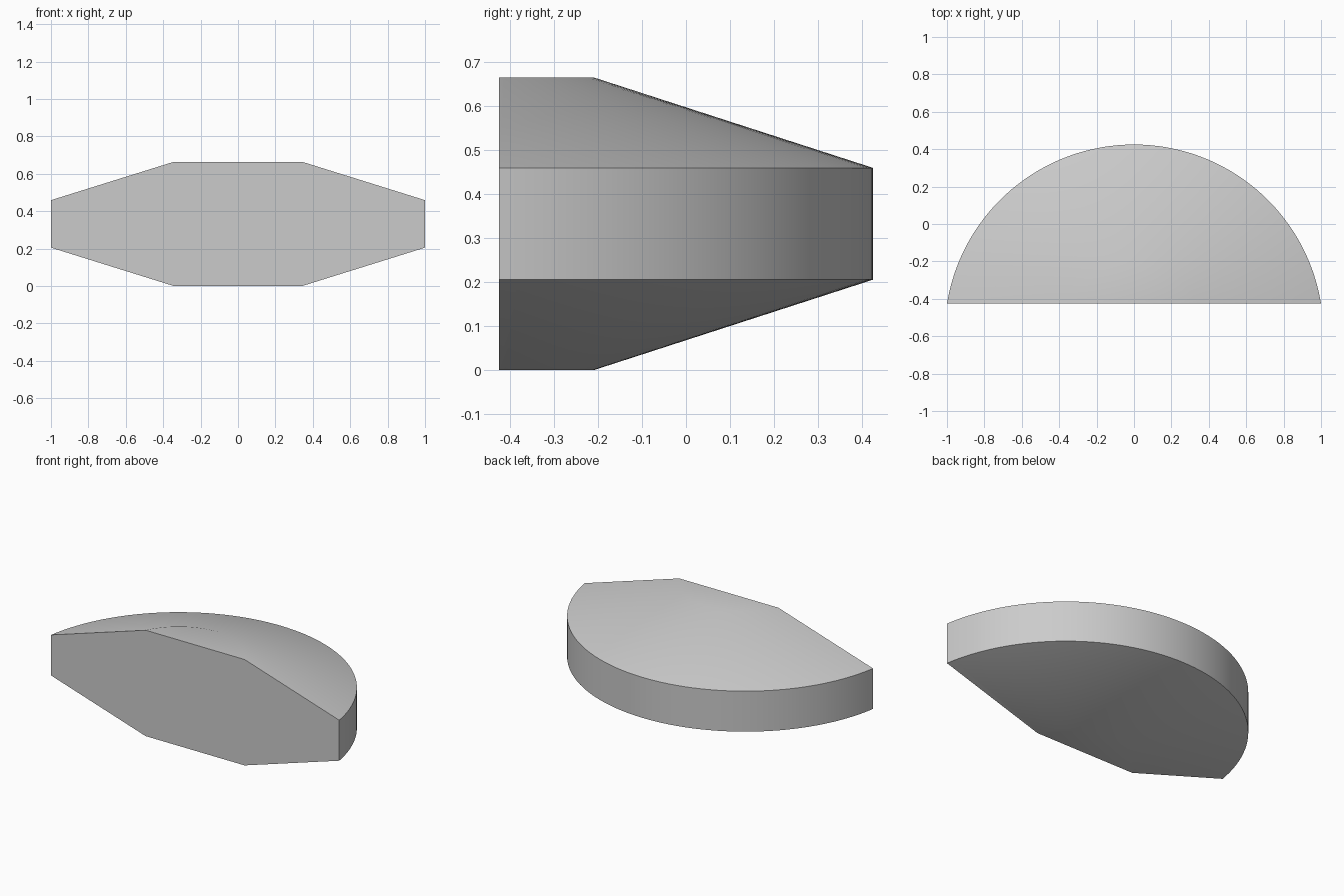
import bpy
import bmesh
from math import asin, cos, sin, pi, radians

cube = bpy.data.objects.get("Cube")
if cube:
    bpy.data.objects.remove(cube)

AXIS_Y, FRONT_Y = -0.588, -0.425   # revolve axis and flat cut plane
STEPS = 64

# Half profile of the double-cone disc: (radius, height), bottom to top
PROFILE = [(0.38, 0.0), (1.013, 0.205), (1.013, 0.459), (0.38, 0.664)]


def arc(bm, radius, z):
    """Arc around the axis, ending exactly on the flat front plane."""
    start = asin((FRONT_Y - AXIS_Y) / radius)
    angles = [start + (pi - 2 * start) * i / STEPS for i in range(STEPS + 1)]
    return [bm.verts.new((radius * cos(a), AXIS_Y + radius * sin(a), z))
            for a in angles]


bm = bmesh.new()
arcs = [arc(bm, r, z) for r, z in PROFILE]

# Lower cone, rim band and upper cone
for low, high in zip(arcs, arcs[1:]):
    for i in range(STEPS):
        bm.faces.new((low[i], low[i + 1], high[i + 1], high[i]))

# Flat bottom, flat top and flat front
bm.faces.new(arcs[0])
bm.faces.new(arcs[-1])
bm.faces.new([a[0] for a in arcs] + [a[-1] for a in reversed(arcs)])
bmesh.ops.recalc_face_normals(bm, faces=bm.faces)

mesh = bpy.data.meshes.new("tapered_half_disc")
bm.to_mesh(mesh)
bm.free()
disc = bpy.data.objects.new("tapered_half_disc", mesh)
bpy.context.collection.objects.link(disc)

# Plain grey material
grey = bpy.data.materials.new("light_grey")
grey.use_nodes = True
colour = (0.6, 0.6, 0.6, 1)
grey.diffuse_color = colour
grey.node_tree.nodes["Principled BSDF"].inputs["Base Color"].default_value = colour
mesh.materials.append(grey)

# Smooth curved sides, sharp rim and cut edges
bpy.ops.object.select_all(action="DESELECT")
disc.select_set(True)
bpy.context.view_layer.objects.active = disc
bpy.ops.object.shade_smooth_by_angle(angle=radians(30))
